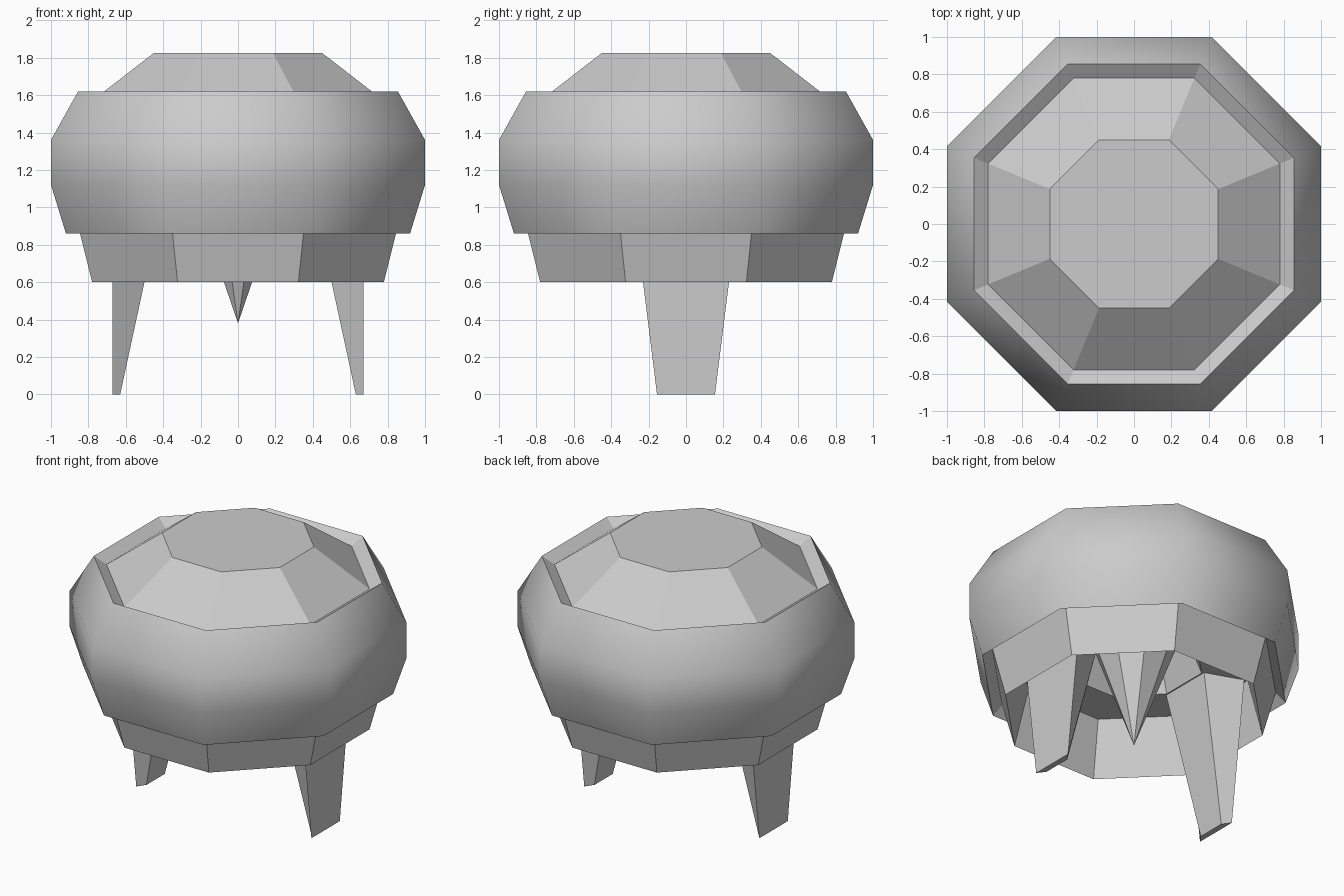
import bpy
import bmesh
import math

if "Cube" in bpy.data.objects:
    bpy.data.objects.remove(bpy.data.objects["Cube"], do_unlink=True)

grey = bpy.data.materials.new("plain_grey")
grey.use_nodes = True
colour = (0.6, 0.6, 0.6, 1)
grey.diffuse_color = colour
grey.node_tree.nodes["Principled BSDF"].inputs["Base Color"].default_value = colour

SIDES = 8


def finish(bm, name):
    mesh = bpy.data.meshes.new(name)
    bm.to_mesh(mesh)
    bm.free()
    mesh.materials.append(grey)
    obj = bpy.data.objects.new(name, mesh)
    bpy.context.collection.objects.link(obj)
    return obj


def octagon(bm, flat_radius, z):
    """Ring with flat sides facing the axes, or one point on the axis."""
    if flat_radius == 0:
        return [bm.verts.new((0, 0, z))] * SIDES
    r = flat_radius / math.cos(math.pi / SIDES)
    angles = [math.tau * (i + 0.5) / SIDES for i in range(SIDES)]
    return [bm.verts.new((r * math.cos(a), r * math.sin(a), z)) for a in angles]


def turned(name, profile, smooth_bands=()):
    """Eight-sided turned part; the outside profile runs downwards."""
    bm = bmesh.new()
    rings = [octagon(bm, r, z) for r, z in profile]
    for band, (up, low) in enumerate(zip(rings, rings[1:])):
        if up[0] is up[1]:
            bm.faces.new(low)
            continue
        if low[0] is low[1] and profile[band][1] == profile[band + 1][1]:
            bm.faces.new(up[::-1])
            continue
        for i in range(SIDES):
            j = (i + 1) % SIDES
            corners = list(dict.fromkeys((up[i], low[i], low[j], up[j])))
            face = bm.faces.new(corners)
            face.smooth = band in smooth_bands
    # Drop axis points left unused by flat caps
    for v in [v for v in bm.verts if not v.link_faces]:
        bm.verts.remove(v)
    return finish(bm, name)


# Rounded body with a sunken lip at the top and a lower overhang
turned("body_shell", [(0.78, 1.57), (0.855, 1.62), (1.0, 1.36), (1.0, 1.12),
                      (0.92, 0.86), (0.86, 0.92)], smooth_bands=(1, 2, 3))

# Flat-topped dome sitting inside the lip
turned("top_dome", [(0, 1.825), (0.45, 1.825), (0.78, 1.57)])

# Skirt, with its hollow inside, ceiling and central recess
turned("lower_skirt", [(0.86, 0.92), (0.78, 0.6), (0.69, 0.98), (0.41, 0.98),
                       (0.33, 1.2), (0, 1.2)])

# Pointed spike hanging from the recess
turned("centre_spike", [(0.28, 1.2), (0, 0.38)])


def leg(name, side):
    """Tapered leg: wide outer face, narrower sloping inner face."""
    bm = bmesh.new()
    rings = []
    for z, inner_x, outer_y, inner_y in ((0, 0.63, 0.155, 0.10),
                                         (0.98, 0.418, 0.277, 0.185)):
        section = ((0.67, -outer_y), (0.67, outer_y),
                   (inner_x, inner_y), (inner_x, -inner_y))
        rings.append([bm.verts.new((side * x, y, z)) for x, y in section])
    low, up = rings
    bm.faces.new(low[::-1])
    bm.faces.new(up)
    for i in range(4):
        j = (i + 1) % 4
        bm.faces.new((low[i], low[j], up[j], up[i]))
    bmesh.ops.recalc_face_normals(bm, faces=bm.faces)
    return finish(bm, name)


leg("left_leg", 1)
leg("right_leg", -1)
